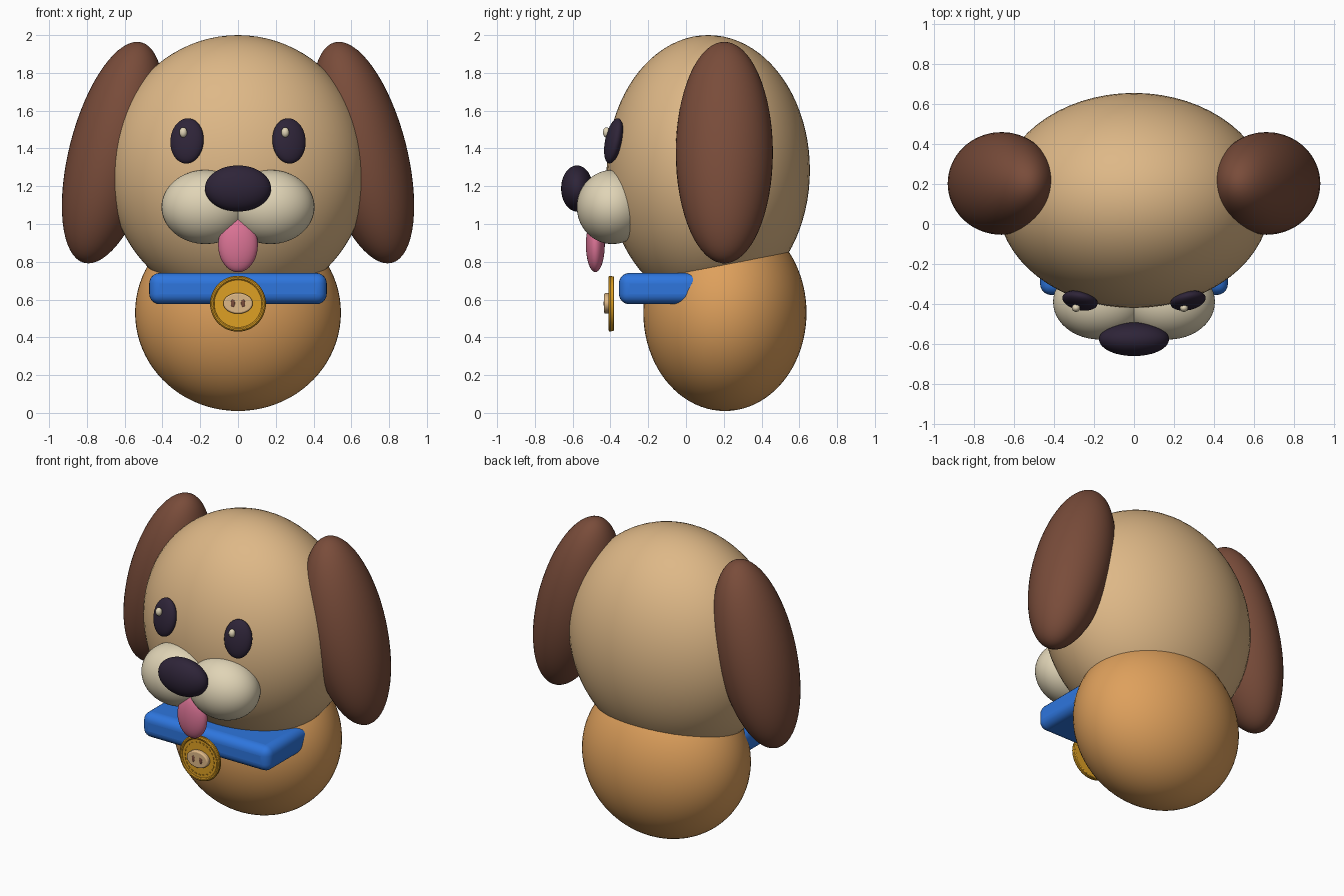
import bpy, math
from math import pi, radians

if "Cube" in bpy.data.objects:
    bpy.data.objects.remove(bpy.data.objects["Cube"])


def material(name, r, g, b):
    """Flat material from 0-255 display colour, stored as linear."""
    m = bpy.data.materials.new(name)
    lin = [(c / 255 / 12.92) if c < 11 else ((c / 255 + 0.055) / 1.055) ** 2.4 for c in (r, g, b)]
    m.diffuse_color = (*lin, 1)
    m.use_nodes = True
    m.node_tree.nodes["Principled BSDF"].inputs["Base Color"].default_value = m.diffuse_color
    return m


TAN = material("tan fur", 222, 184, 135)
ORANGE = material("orange fur", 222, 160, 92)
BROWN = material("brown fur", 121, 76, 58)
DARK = material("dark plum", 46, 36, 56)
CREAM = material("cream", 224, 212, 182)
PINK = material("pink", 220, 116, 150)
BLUE = material("blue", 46, 118, 222)
GOLD = material("gold", 222, 160, 36)


def finish(name, mat):
    ob = bpy.context.object
    ob.name = name
    ob.data.materials.append(mat)
    bpy.ops.object.shade_smooth_by_angle(angle=radians(35))
    return ob


def ball(name, loc, radii, mat, rot=(0, 0, 0), seg=48):
    bpy.ops.mesh.primitive_uv_sphere_add(segments=seg, ring_count=seg * 2 // 3, radius=1)
    ob = bpy.context.object
    ob.scale = radii
    bpy.ops.object.transform_apply(location=False, rotation=False, scale=True)
    ob.location = loc
    ob.rotation_euler = [radians(a) for a in rot]
    return finish(name, mat)


def bevel(ob, width, segments):
    mod = ob.modifiers.new("rounded", "BEVEL")
    mod.width, mod.segments = width, segments
    mod.limit_method = "ANGLE"


# Body and head
ball("body", (0, 0.206, 0.53), (0.545, 0.432, 0.52), ORANGE, seg=64)
ball("head", (0, 0.118, 1.285), (0.685, 0.538, 0.715), TAN, seg=64)

# Paired face parts
for side, s in (("left", -1), ("right", 1)):
    ball(side + "_ear", (s * 0.663, 0.203, 1.378), (0.23, 0.257, 0.603), BROWN, (0, -s * 14.6, 0))
    ball(side + "_muzzle", (s * 0.172, -0.39, 1.09), (0.233, 0.188, 0.196), CREAM)
    ball(side + "_eye", (s * 0.27, -0.383, 1.44), (0.09, 0.042, 0.122), DARK, (-12, 0, s * 12), 32)
    ball(side + "_eye_glint", (s * 0.27 - 0.02, -0.42, 1.485), (0.021, 0.02, 0.027), CREAM, seg=18)

# Nose and tongue
ball("nose", (0, -0.577, 1.188), (0.175, 0.084, 0.122), DARK)
ball("tongue", (0, -0.48, 0.89), (0.105, 0.05, 0.145), PINK, seg=32)

# Collar bar sunk into the body
bpy.ops.mesh.primitive_cube_add(size=1)
collar = bpy.context.object
collar.scale = (0.94, 0.50, 0.165)
bpy.ops.object.transform_apply(location=False, rotation=False, scale=True)
collar.location = (0, -0.105, 0.658)
finish("collar", BLUE)
bevel(collar, 0.055, 6)

# Medal disc with raised rim
MZ = 0.578
bpy.ops.mesh.primitive_cylinder_add(vertices=48, radius=0.144, depth=0.024,
                                    location=(0, -0.393, MZ), rotation=(pi / 2, 0, 0))
bevel(finish("medal", GOLD), 0.004, 2)
bpy.ops.mesh.primitive_torus_add(major_radius=0.136, minor_radius=0.012, major_segments=48,
                                 minor_segments=10, location=(0, -0.4, MZ), rotation=(pi / 2, 0, 0))
finish("medal_rim", GOLD)

# Ring of small raised dashes on the medal
for i in range(24):
    a = i * pi / 12
    bpy.ops.mesh.primitive_cube_add(size=1, location=(0.107 * math.cos(a), -0.406, MZ + 0.107 * math.sin(a)),
                                    rotation=(0, -a, 0))
    bpy.context.object.scale = (0.006, 0.008, 0.014)
    finish("medal_dash", GOLD)

# Snout emblem in the medal centre
bpy.ops.mesh.primitive_cylinder_add(vertices=40, radius=1, depth=2, rotation=(pi / 2, 0, 0))
emblem = bpy.context.object
emblem.scale = (0.078, 0.055, 0.016)
emblem.location = (0, -0.417, MZ + 0.002)
bpy.ops.object.transform_apply(location=False, rotation=True, scale=True)
finish("medal_emblem", TAN)
bevel(emblem, 0.008, 3)
for s in (-1, 1):
    ball("emblem_nostril", (s * 0.027, -0.432, MZ + 0.002), (0.011, 0.004, 0.021), BROWN, seg=18)
